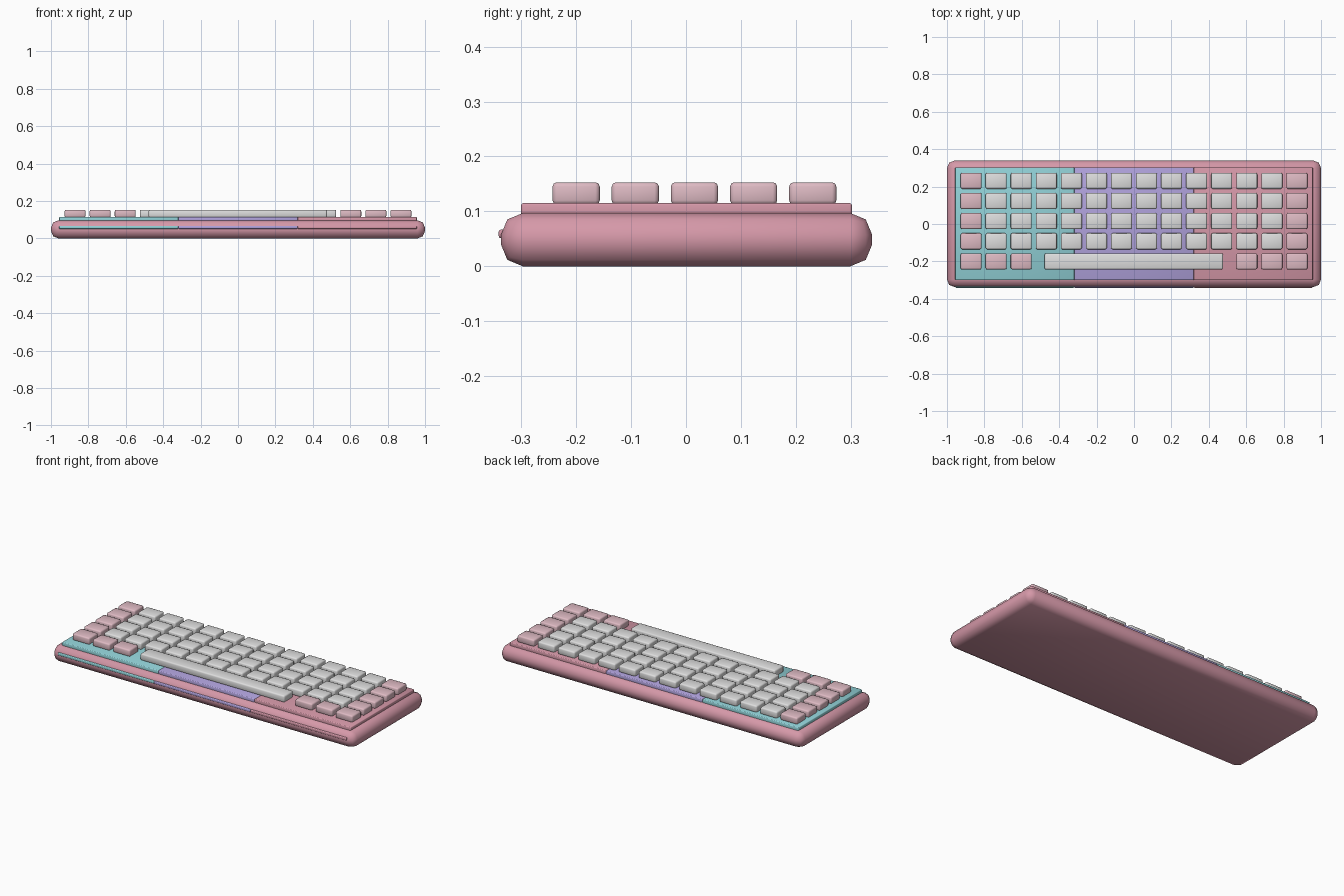
import bpy
import bmesh
from mathutils import Matrix, Vector

cube = bpy.data.objects.get("Cube")
if cube:
    bpy.data.objects.remove(cube, do_unlink=True)


def material(name, rgb):
    """Flat material from display values, stored as linear ones."""
    linear = [((c / 255 + 0.055) / 1.055) ** 2.4 for c in rgb]
    mat = bpy.data.materials.new(name)
    mat.use_nodes = True
    mat.diffuse_color = (*linear, 1)
    bsdf = mat.node_tree.nodes["Principled BSDF"]
    bsdf.inputs["Base Color"].default_value = (*linear, 1)
    bsdf.inputs["Roughness"].default_value = 0.6
    return mat


PINK = material("rose pink", (213, 152, 168))
TEAL = material("soft teal", (146, 210, 216))
PURPLE = material("lavender", (176, 162, 220))
GREY = material("light grey", (222, 222, 222))
PALE = material("pale pink", (222, 186, 195))


def rounded_box(name, x, y, z, mat, radius, segments=2):
    """Smooth box with rounded edges, given its (low, high) ranges."""
    low, high = (Vector(p) for p in zip(x, y, z))
    size = Matrix.Diagonal((*(high - low), 1))
    bm = bmesh.new()
    bmesh.ops.create_cube(bm, size=1, matrix=size)
    bmesh.ops.bevel(bm, geom=bm.edges[:], offset=radius, segments=segments,
                    profile=0.5, affect='EDGES')
    for face in bm.faces:
        face.smooth = True
    mesh = bpy.data.meshes.new(name)
    bm.to_mesh(mesh)
    bm.free()
    mesh.materials.append(mat)
    obj = bpy.data.objects.new(name, mesh)
    obj.location = (low + high) / 2
    bpy.context.collection.objects.link(obj)
    return obj


# Case
rounded_box("case", (-1, 1), (-0.337, 0.339), (0, 0.097), PINK, 0.04)

# Top plate and front trim, each in three coloured sections
WIDTH = 1.912 / 3
sections = [("right", TEAL), ("middle", PURPLE), ("left", PINK)]
for i, (side, mat) in enumerate(sections):
    span = ((i - 1.5) * WIDTH, (i - 0.5) * WIDTH)
    rounded_box(f"{side}_plate", span, (-0.3, 0.302), (0.085, 0.115), mat, 0.004)
    rounded_box(f"{side}_front_trim", span, (-0.341, -0.32), (0.051, 0.067), mat, 0.004)

# Keys: pale at both ends of each row, three at each end of the front row
COLUMNS, ROWS = 14, 5
PITCH_X, PITCH_Y = 0.134, 0.1077
KEY_Z = (0.112, 0.153)


def around(centre, size):
    return (centre - size / 2, centre + size / 2)


for row in range(ROWS):
    y = around(-0.2 + row * PITCH_Y, 0.086)
    for col in range(COLUMNS):
        from_end = min(col, COLUMNS - 1 - col)
        if row == 0 and from_end > 2:
            continue
        mat = PALE if row == 0 or from_end == 0 else GREY
        x = around((col - (COLUMNS - 1) / 2) * PITCH_X, 0.112)
        rounded_box(f"key_row{row + 1}_column{col + 1}", x, y, KEY_Z, mat, 0.008)

# Space bar
rounded_box("space_bar", (-0.478, 0.476), around(-0.2, 0.086), KEY_Z, GREY, 0.008)
